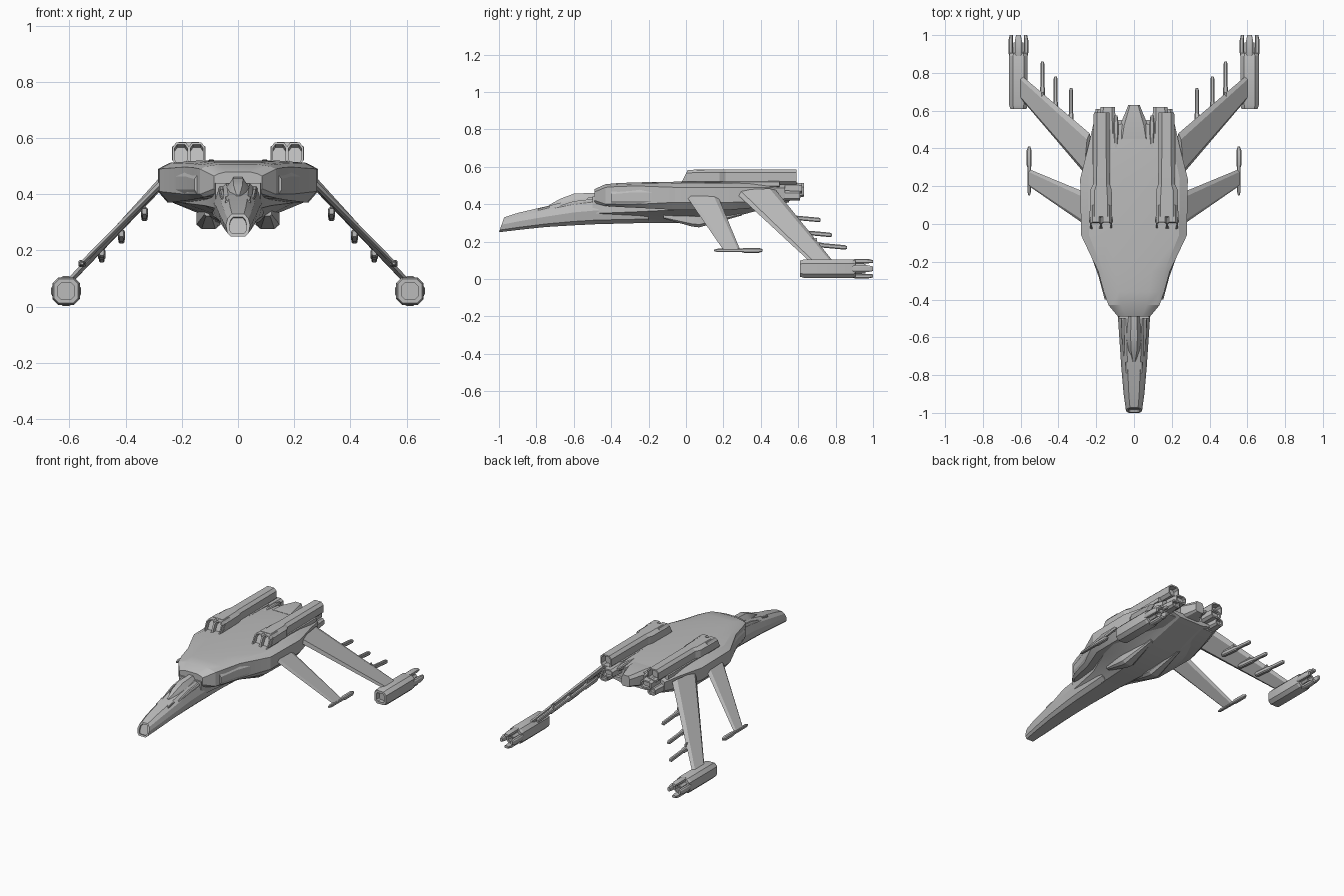
import bpy, bmesh, math
from mathutils import Vector

cube = bpy.data.objects.get("Cube")
if cube:
    bpy.data.objects.remove(cube, do_unlink=True)

GREY = (0.5, 0.5, 0.5, 1)
mat = bpy.data.materials.new("hull grey")
mat.use_nodes = True
mat.diffuse_color = GREY
mat.node_tree.nodes["Principled BSDF"].inputs["Base Color"].default_value = GREY


def loft(name, rings, mirror=False, front=0, back=0, rim=0.01, smooth=20):
    """Skin a list of rings; front/back sink the end caps by that depth."""
    bm = bmesh.new()
    loops = [[bm.verts.new(p) for p in r] for r in rings]
    n = len(loops[0])
    for a, b in zip(loops, loops[1:]):
        for i in range(n):
            j = (i + 1) % n
            bm.faces.new((a[i], a[j], b[j], b[i]))
    caps = [bm.faces.new(loops[0][::-1]), bm.faces.new(loops[-1])]
    bmesh.ops.recalc_face_normals(bm, faces=bm.faces)
    for cap, depth in zip(caps, (front, back)):
        if depth:
            bmesh.ops.inset_individual(bm, faces=[cap], thickness=rim)
            inner = bmesh.ops.extrude_discrete_faces(bm, faces=[cap])["faces"][0]
            move = inner.normal * -depth
            for v in inner.verts:
                v.co += move
    me = bpy.data.meshes.new(name)
    bm.to_mesh(me)
    bm.free()
    me.materials.append(mat)
    ob = bpy.data.objects.new(name, me)
    bpy.context.collection.objects.link(ob)
    if mirror:
        ob.modifiers.new("mirror", 'MIRROR')
    bpy.ops.object.select_all(action='DESELECT')
    ob.select_set(True)
    bpy.context.view_layer.objects.active = ob
    bpy.ops.object.shade_smooth_by_angle(angle=math.radians(smooth))
    return ob


def sym(y, half, slant=0):
    """Ring from a right-hand half profile, listed top to bottom."""
    pts = half + [(-x, z) for x, z in reversed(half)]
    return [(x, y + slant * (z - half[-1][1]), z) for x, z in pts]


def octa(x, y, z, hw, hh, cut=0.42, slant=0):
    """Chamfered box ring."""
    a, b = hw * (1 - cut), hh * (1 - cut)
    pts = [(a, hh), (hw, b), (hw, -b), (a, -hh), (-a, -hh), (-hw, -b), (-hw, b), (-a, hh)]
    return [(x + px, y + slant * (pz + hh), z + pz) for px, pz in pts]


def tube(name, x, z, stations, **kw):
    return loft(name, [octa(x, y, z, w, h) for y, w, h in stations], True, **kw)


def wing(name, root, tip, half_thick):
    """Thin blade; root and tip are (leading, trailing) points."""
    span = Vector(tip[0]) - Vector(root[0])
    normal = Vector((-span.z, 0, span.x)).normalized()
    rings = []
    for (le, te), t in ((root, half_thick), (tip, half_thick * 0.7)):
        le, te = Vector(le), Vector(te)
        ring = [le]
        for f, s in ((0.12, 1), (0.85, 1), (1, 0), (0.85, -1), (0.12, -1)):
            ring.append(le.lerp(te, f) + normal * t * s)
        rings.append(ring)
    return loft(name, rings, True)


# Upper hull: wide faceted deck
deck = []
for y, w, zb, lo, up, zt in ((-.49, .085, .405, .42, .465, .48), (-.43, .135, .39, .40, .49, .507),
                             (-.36, .16, .385, .40, .495, .513), (-.25, .19, .38, .40, .497, .517),
                             (-.06, .28, .37, .41, .49, .52), (.24, .285, .37, .41, .49, .52),
                             (.42, .24, .385, .415, .49, .517), (.53, .215, .41, .43, .485, .51)):
    deck.append(sym(y, [(w * .5, zt), (w * .85, zt - .008), (w, up), (w, lo), (w * .88, zb)]))
loft("upper_hull", deck)

# Nose and neck: tapering spine with a sunken, raked front
nose = []
for y, w, zb, zt in ((-1, .043, .25, .33), (-.9, .055, .262, .353), (-.75, .068, .278, .388),
                     (-.6, .078, .287, .425), (-.48, .086, .293, .44), (-.2, .1, .30, .44)):
    h = zt - zb
    nose.append(sym(y, [(w * .5, zt), (w * .85, zt - h * .2), (w, zb + h * .5),
                        (w * .88, zb + h * .15), (w * .6, zb)], .35 if y == -1 else 0))
loft("nose", nose, front=.012, rim=.012)

# Canopy and its raised side frames
loft("canopy", [sym(y, [(w * .45, zt), (w, zt - .03), (w * 1.2, zb)]) for y, w, zt, zb in
                ((-.73, .012, .397, .36), (-.67, .034, .43, .375),
                 (-.6, .04, .456, .39), (-.47, .034, .462, .40))])
loft("canopy_frame", [octa(.052, -.7, .375, .005, .01), octa(.058, -.6, .402, .008, .014),
                      octa(.06, -.47, .415, .01, .016)], True)
loft("nose_panel", [octa(.036, -.79, .37, .009, .008), octa(.038, -.73, .385, .009, .008)], True)

# Belly: widens under the deck, then sweeps up to the tail
belly = []
for y, w, flat, zb, zm in ((-.5, .08, .05, .30, .35), (-.25, .12, .06, .30, .36), (-.05, .2, .07, .30, .37),
                           (.08, .245, .09, .302, .375), (.25, .25, .1, .33, .385), (.55, .18, .09, .41, .43)):
    belly.append(sym(y, [(w, .44), (w, zm), (w * .6, (zm + zb) / 2 - .004), (flat, zb)]))
loft("belly", belly)
loft("belly_scoop", [octa(.105, y, z, w, h) for y, z, w, h in
                     ((-.12, .335, .015, .012), (.03, .315, .04, .034),
                      (.07, .312, .042, .036), (.3, .355, .012, .015))], True)

# Shoulder ledges beside the front of the deck
loft("shoulder_ledge", [octa(.135, -.4, .435, .02, .032), octa(.165, -.28, .44, .022, .04),
                        octa(.21, -.16, .44, .02, .04)], True)

# Tail block and small thrusters
loft("tail_block", [sym(y, [(w * .7, zt), (w, zt - .02), (w, zb + .01), (w * .7, zb)]) for y, w, zb, zt in
                    ((.45, .09, .41, .517), (.52, .075, .42, .52), (.63, .03, .44, .512))])
tube("upper_thruster", .14, .485, ((.48, .045, .032), (.57, .042, .03), (.62, .038, .027)), back=.02)
tube("lower_thruster", .175, .445, ((.45, .04, .03), (.55, .034, .027), (.61, .028, .024)), back=.02)
tube("deck_strake", .095, .505, ((.4, .008, .012), (.52, .014, .018), (.575, .008, .008)))

# Twin-intake engine pods on the deck
for label, x in (("inner", .147), ("outer", .203)):
    loft(label + "_intake", [octa(x, -.03, .544, .03, .04, slant=.5), octa(x, .1, .544, .03, .04)],
         True, front=.045, rim=.008)
loft("pod_casing", [octa(.175, .0, .545, .06, .041, slant=.5), octa(.175, .18, .545, .057, .041),
                    octa(.172, .21, .545, .044, .041)], True)
tube("pod_barrel", .172, .545, ((.19, .044, .041), (.4, .043, .041), (.59, .041, .04)), back=.04)
loft("pod_pylon", [octa(.172, y, .508, .05, .02) for y in (.02, .5)], True)

# Drooping wings
wing("rear_wing", ((.255, .26, .465), (.235, .48, .475)), ((.6, .665, .09), (.6, .79, .09)), .015)
wing("forward_wing", ((.265, .0, .445), (.265, .17, .445)), ((.555, .2, .155), (.555, .29, .155)), .011)
tube("forward_wing_pod", .555, .153, ((.15, .004, .004), (.17, .009, .009), (.3, .01, .01),
                                      (.31, .013, .013), (.39, .013, .013), (.41, .006, .006)))

# Guns slung under the rear wings
for i, (x, z, back) in enumerate(((.333, .315, .72), (.415, .235, .78), (.485, .168, .86))):
    loft("wing_gun_%d" % (i + 1), [octa(x, back - d, z + d * .09, r, r * 1.2) for d, r in
                                   ((.27, .008), (.25, .013), (.14, .013), (.13, .01), (.01, .01), (0, .006))],
         True)
    loft("gun_mount_%d" % (i + 1), [octa(x, back - d, z + .03, .006, .02) for d in (.25, .16)], True)

# Wing tip cannons with four prongs
tube("tip_cannon", .612, .055, ((.61, .043, .043), (.63, .049, .049), (.89, .049, .049), (.905, .044, .044)),
     front=.03, rim=.016)
tube("tip_cannon_core", .612, .055, ((.88, .03, .03), (.96, .026, .026)), back=.04)
for label, dx, dz in (("top", 0, 1), ("bottom", 0, -1), ("inner", -1, 0), ("outer", 1, 0)):
    w, h = (.017, .011) if dz else (.011, .017)
    loft(label + "_prong", [octa(.612 + dx * r, y, .055 + dz * r, w * s, h * s) for y, r, s in
                            ((.88, .036, 1), (.91, .041, 1.1), (.97, .041, 1.1), (1, .038, .75))], True)
